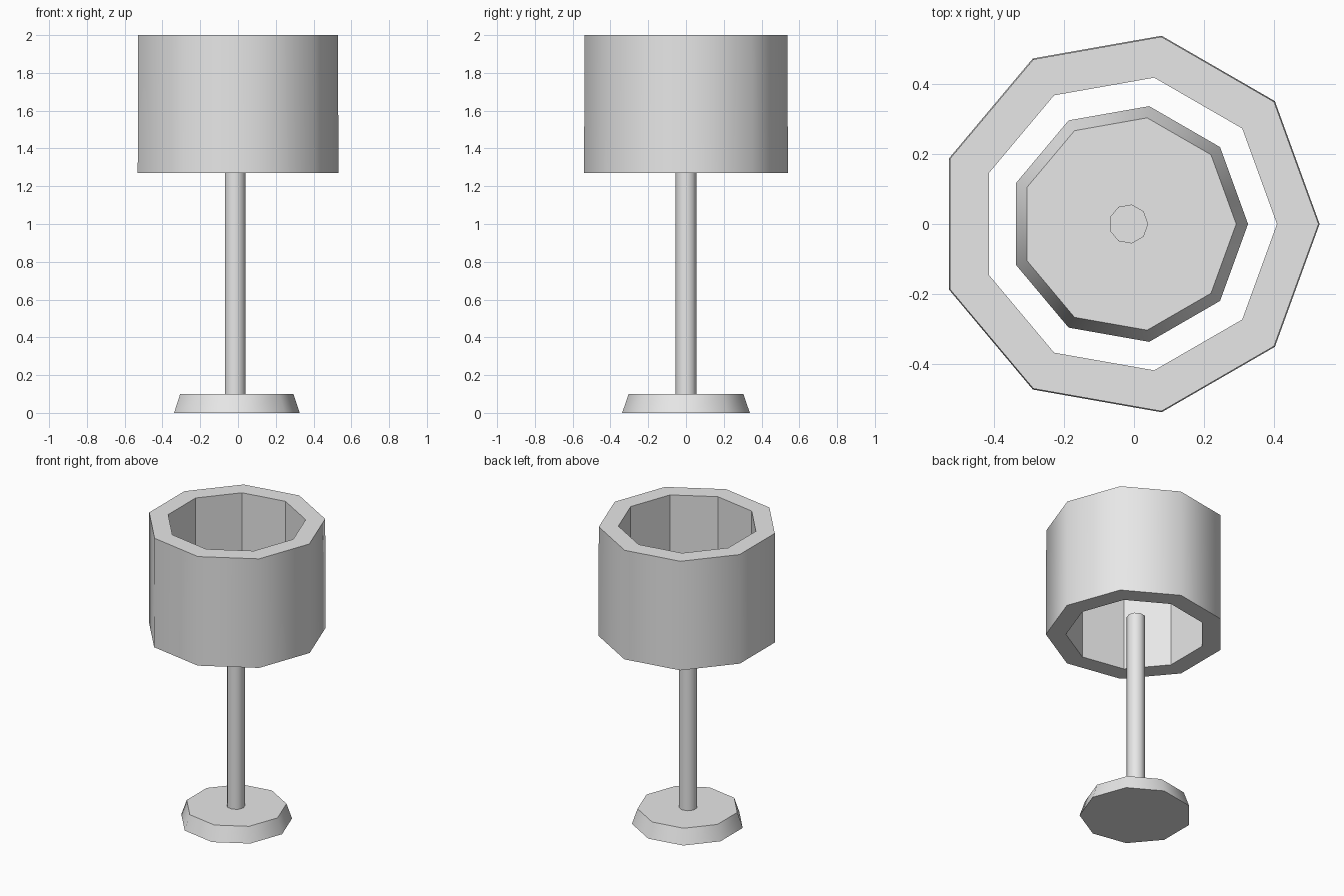
import bpy
import bmesh
from math import cos, sin, tau

cube = bpy.data.objects.get("Cube")
if cube:
    bpy.data.objects.remove(cube, do_unlink=True)

SIDES = 9
AXIS_X = -0.016  # a nine-sided ring is off centre in its own bounds

grey = bpy.data.materials.new("light grey")
grey.use_nodes = True
grey.diffuse_color = (0.8, 0.8, 0.8, 1)
grey.node_tree.nodes["Principled BSDF"].inputs["Base Color"].default_value = (0.8, 0.8, 0.8, 1)


def lathe(name, profile, smooth_bands, closed=False):
    """Spin a (radius, height) profile; open profiles get flat end caps."""
    bm = bmesh.new()
    rings = [[bm.verts.new((r * cos(tau * i / SIDES), r * sin(tau * i / SIDES), z))
              for i in range(SIDES)] for r, z in profile]
    bands = len(rings) if closed else len(rings) - 1
    for b in range(bands):
        low, high = rings[b], rings[(b + 1) % len(rings)]
        for i in range(SIDES):
            j = (i + 1) % SIDES
            face = bm.faces.new((low[i], low[j], high[j], high[i]))
            face.smooth = b in smooth_bands
    if not closed:
        bm.faces.new(rings[0][::-1])
        bm.faces.new(rings[-1])
    # Keep the rims crisp while the sides stay smooth
    for ring in rings:
        for i in range(SIDES):
            bm.edges.get((ring[i], ring[(i + 1) % SIDES])).smooth = False
    bmesh.ops.recalc_face_normals(bm, faces=bm.faces)
    mesh = bpy.data.meshes.new(name)
    bm.to_mesh(mesh)
    bm.free()
    mesh.materials.append(grey)
    obj = bpy.data.objects.new(name, mesh)
    obj.location.x = AXIS_X
    bpy.context.collection.objects.link(obj)
    return obj


# Tapered foot
lathe("base", [(0.343, 0), (0.309, 0.1)], {0})

# Slim post reaching into the shade
lathe("pole", [(0.0567, 0.09), (0.0567, 1.39)], {0})

# Thick open shade: smooth outside, faceted inside
lathe("shade", [(0.548, 1.27), (0.545, 2), (0.426, 2), (0.426, 1.27)], {0}, closed=True)
